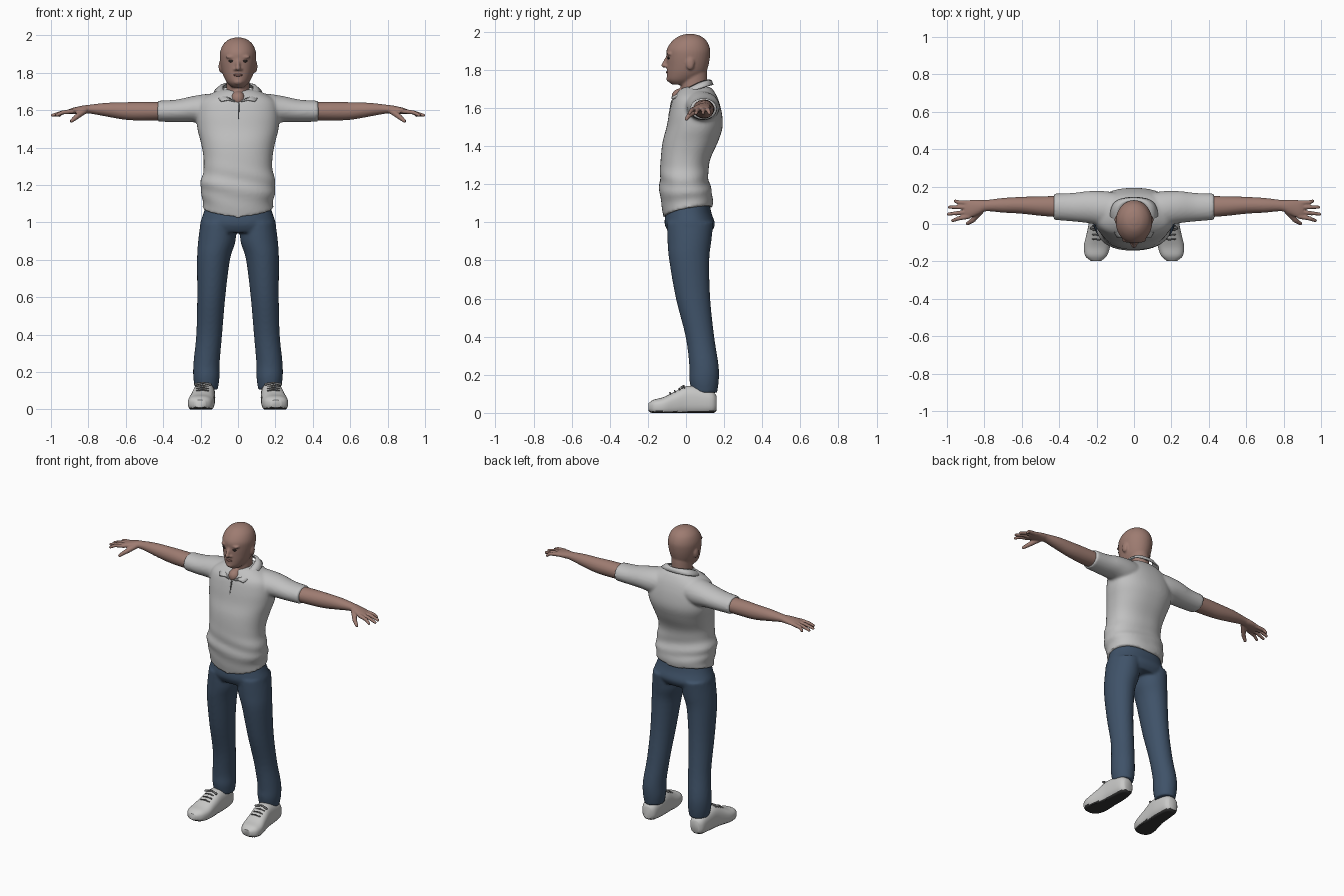
import bpy, bmesh, math
from mathutils import Vector, Matrix

old = bpy.data.objects.get("Cube")
if old:
    bpy.data.objects.remove(old, do_unlink=True)


def material(name, r, g, b):
    m = bpy.data.materials.new(name)
    m.use_nodes = True
    m.diffuse_color = (r, g, b, 1)
    bsdf = next(n for n in m.node_tree.nodes if n.type == 'BSDF_PRINCIPLED')
    bsdf.inputs["Base Color"].default_value = (r, g, b, 1)
    bsdf.inputs["Roughness"].default_value = 0.8
    return m


skin = material("skin", .34, .2, .165)
lip = material("lip", .22, .11, .095)
dark = material("dark_brown", .03, .022, .02)
cloth = material("shirt_grey", .53, .53, .53)
seam = material("seam_grey", .16, .16, .16)
denim = material("denim_blue", .05, .085, .14)
leather = material("shoe_white", .58, .58, .57)
rubber = material("sole_dark", .035, .035, .035)


def spline(rings, steps=4):
    """Smooth interpolation between the given rings."""
    out = []
    last = len(rings) - 1
    for i in range(last):
        a, b, c, d = rings[max(i - 1, 0)], rings[i], rings[i + 1], rings[min(i + 2, last)]
        for k in range(steps):
            t = k / steps
            out.append([q + .5 * t * (r - p + t * (2 * p - 5 * q + 4 * r - s + t * (3 * (q - r) + s - p)))
                        for p, q, r, s in zip(a, b, c, d)])
    return out + [list(rings[-1])]


def loft(bm, axis, rings, side=1, power=2, sides=36):
    """Closed tube; each ring is position, centre a, centre b, radius a, radius b."""
    loops = []
    for pos, ca, cb, ra, rb in spline(rings):
        loop = []
        for k in range(sides):
            ang = math.tau * k / sides
            c, s = math.cos(ang), math.sin(ang)
            co = [ca + ra * math.copysign(abs(c) ** (2 / power), c),
                  cb + rb * math.copysign(abs(s) ** (2 / power), s)]
            co.insert(axis, pos)
            co[0] *= side
            loop.append(bm.verts.new(co))
        loops.append(loop)
    for a, b in zip(loops, loops[1:]):
        for k in range(sides):
            n = (k + 1) % sides
            bm.faces.new((a[k], a[n], b[n], b[k]))
    bm.faces.new(loops[0])
    bm.faces.new(loops[-1])


def ball(bm, centre, radii):
    mat = Matrix.Translation(centre) @ Matrix.Diagonal((*radii, 1))
    bmesh.ops.create_uvsphere(bm, u_segments=16, v_segments=10, radius=1, matrix=mat)


def limb(bm, a, b, ra, rb):
    """Tapered rod with round ends."""
    a, b = Vector(a), Vector(b)
    d = b - a
    mat = Matrix.Translation((a + b) / 2) @ d.to_track_quat('Z', 'Y').to_matrix().to_4x4()
    bmesh.ops.create_cone(bm, cap_ends=True, segments=12, radius1=ra, radius2=rb, depth=d.length, matrix=mat)
    ball(bm, a, (ra,) * 3)
    ball(bm, b, (rb,) * 3)


def finish(name, bm, mats, voxel=0, smooth=0):
    bmesh.ops.recalc_face_normals(bm, faces=bm.faces[:])
    me = bpy.data.meshes.new(name)
    bm.to_mesh(me)
    bm.free()
    ob = bpy.data.objects.new(name, me)
    bpy.context.collection.objects.link(ob)
    for m in mats:
        me.materials.append(m)
    bpy.ops.object.select_all(action='DESELECT')
    ob.select_set(True)
    bpy.context.view_layer.objects.active = ob
    bpy.ops.object.shade_smooth_by_angle(angle=math.radians(45))
    if voxel:
        mod = ob.modifiers.new("fuse", 'REMESH')
        mod.mode = 'VOXEL'
        mod.voxel_size = voxel
        mod.use_smooth_shade = True
    if smooth:
        mod = ob.modifiers.new("soften", 'SMOOTH')
        mod.factor = .5
        mod.iterations = smooth
    return ob


# Shirt body and sleeves, fused
bm = bmesh.new()
loft(bm, 2, [(1.045, 0, .01, .19, .127), (1.1, 0, .007, .188, .135), (1.18, 0, -.005, .203, .134),
             (1.25, 0, -.01, .19, .127), (1.33, 0, -.003, .183, .13), (1.42, 0, .022, .197, .145),
             (1.5, 0, .045, .217, .147), (1.58, 0, .05, .22, .137), (1.65, 0, .05, .2, .117),
             (1.695, 0, .055, .13, .087), (1.71, 0, .06, .09, .065)], power=2.3, sides=56)
for s in (1, -1):
    loft(bm, 0, [(.05, .07, 1.61, .09, .08), (.15, .08, 1.605, .095, .083), (.24, .09, 1.605, .086, .07),
                 (.33, .09, 1.596, .076, .06), (.43, .092, 1.594, .07, .056)], s)
for v in bm.verts:
    x, y, z = v.co
    fold = 1 + .03 * math.sin(60 * z + 14 * x) * math.exp(-((z - 1.2) / .08) ** 2)
    v.co.x, v.co.y = x * fold, y * fold
    v.co.z += max(0, (1.2 - z) / .155) * (.2 * y + .15 * abs(x))
finish("shirt", bm, [cloth], .009, 4)

# Folded collar, open at the front
bm = bmesh.new()
rows = []
for i in range(41):
    a = math.radians(12 + 336 * i / 40)
    b = math.pi + (a - math.pi) * .8
    fa, fb = (1 + math.cos(a)) / 2, (1 + math.cos(b)) / 2
    top = Vector((.08 * math.sin(a), .045 - (.08 + .043 * fa) * math.cos(a), 1.745 - .1 * fa ** 2))
    low = Vector((.125 * math.sin(b), .05 - (.09 + .1 * fb) * math.cos(b), 1.72 - .1 * fb ** 2))
    mid = (top + low) / 2 + Vector((0, 0, .008))
    rows.append([bm.verts.new(p) for p in (top, mid, low)])
for p, q in zip(rows, rows[1:]):
    for k in (0, 1):
        bm.faces.new((p[k], p[k + 1], q[k + 1], q[k]))
ob = finish("collar", bm, [cloth])
mod = ob.modifiers.new("thickness", 'SOLIDIFY')
mod.thickness = .009
mod.offset = 0

# Button placket line
bm = bmesh.new()
limb(bm, (.004, -.074, 1.635), (.002, -.089, 1.555), .005, .004)
finish("placket", bm, [seam])

# Trousers: hips and two legs, fused
bm = bmesh.new()
loft(bm, 2, [(1.12, 0, .01, .165, .11), (1.05, 0, .013, .184, .12), (.99, 0, .02, .203, .132),
             (.945, 0, .02, .195, .11)], power=2.2, sides=48)
for s in (1, -1):
    loft(bm, 2, [(1, .105, .022, .095, .122), (.9, .113, .018, .1, .115), (.8, .131, .017, .088, .105),
                 (.6, .143, .037, .075, .09), (.4, .154, .073, .069, .075), (.25, .168, .094, .07, .077),
                 (.17, .169, .095, .07, .077), (.105, .168, .097, .06, .066)], s)
finish("trousers", bm, [denim], .009, 4)

# Head with facial forms, ears and neck, fused
bm = bmesh.new()
loft(bm, 2, [(1.722, 0, -.03, .032, .042), (1.745, 0, -.018, .057, .079), (1.78, 0, 0, .077, .101),
             (1.82, 0, .008, .089, .109), (1.87, 0, .012, .097, .114), (1.91, 0, .013, .096, .113),
             (1.95, 0, .018, .08, .091), (1.977, 0, .02, .05, .057), (1.988, 0, .02, .016, .018)])
loft(bm, 2, [(1.62, 0, .05, .065, .07), (1.7, 0, .042, .062, .07), (1.78, 0, .042, .062, .069),
             (1.84, 0, .045, .06, .06)])
ball(bm, (0, -.03, 1.66), (.04, .046, .042))
ball(bm, (0, -.084, 1.752), (.027, .019, .018))
limb(bm, (0, -.097, 1.868), (0, -.117, 1.824), .008, .013)
for s in (1, -1):
    ball(bm, (.014 * s, -.102, 1.818), (.01, .011, .008))
    ball(bm, (.036 * s, -.085, 1.884), (.03, .016, .01))
    ball(bm, (.093 * s, .022, 1.833), (.011, .022, .034))
finish("head", bm, [skin], .006, 3)

# Lips and eyes
bm = bmesh.new()
ball(bm, (0, -.098, 1.787), (.024, .008, .007))
finish("lips", bm, [lip])
for s, side in ((1, "left"), (-1, "right")):
    bm = bmesh.new()
    ball(bm, (.035 * s, -.091, 1.862), (.016, .007, .007))
    finish(side + "_eye", bm, [dark])

    # Arm, palm and fingers, fused
    bm = bmesh.new()
    loft(bm, 0, [(.38, .092, 1.594, .058, .048), (.5, .096, 1.594, .052, .05), (.6, .1, 1.595, .045, .047),
                 (.7, .1, 1.602, .039, .037), (.79, .098, 1.605, .03, .024), (.83, .09, 1.602, .039, .022),
                 (.88, .08, 1.596, .048, .017), (.905, .077, 1.591, .043, .013)], s, sides=28)
    for y0, tip_x, tip_y in ((.04, .97, .018), (.065, .992, .053), (.09, .987, .09), (.112, .956, .122)):
        knuckle = (.94 * s, (y0 + tip_y) / 2, 1.587)
        limb(bm, (.885 * s, y0, 1.594), knuckle, .013, .011)
        limb(bm, knuckle, (tip_x * s, tip_y, 1.572), .011, .009)
    limb(bm, (.82 * s, .07, 1.597), (.862 * s, .02, 1.565), .018, .014)
    limb(bm, (.862 * s, .02, 1.565), (.89 * s, .002, 1.542), .014, .01)
    finish(side + "_arm", bm, [skin], .005, 2)

    # Shoe with a flat dark underside
    bm = bmesh.new()
    loft(bm, 1, [(.16, .18, .05, .03, .04), (.135, .18, .055, .05, .06), (.06, .18, .063, .058, .075),
                 (0, .183, .063, .06, .077), (-.06, .19, .047, .065, .064), (-.12, .198, .034, .07, .048),
                 (-.17, .203, .031, .058, .038), (-.197, .203, .03, .028, .02)], s, 2.6)
    for v in bm.verts:
        v.co.z = max(v.co.z, 0)
    bmesh.ops.recalc_face_normals(bm, faces=bm.faces[:])
    for f in bm.faces:
        f.normal_update()
        f.material_index = int(f.normal.z < -.5)
    finish(side + "_shoe", bm, [leather, rubber])

    # Laces, crossed bars with a bow on top
    bm = bmesh.new()
    for k in range(4):
        y, z = -.08 + .024 * k, .103 + .011 * k
        limb(bm, ((.19 - .03) * s, y, z - .004), (.19 * s, y - .004, z + .003), .004, .004)
        limb(bm, (.19 * s, y - .004, z + .003), ((.19 + .03) * s, y, z - .004), .004, .004)
    for d in (1, -1):
        limb(bm, (.188 * s, -.012, .142), ((.188 + .04 * d) * s, -.022, .134), .005, .007)
    finish(side + "_laces", bm, [seam])
